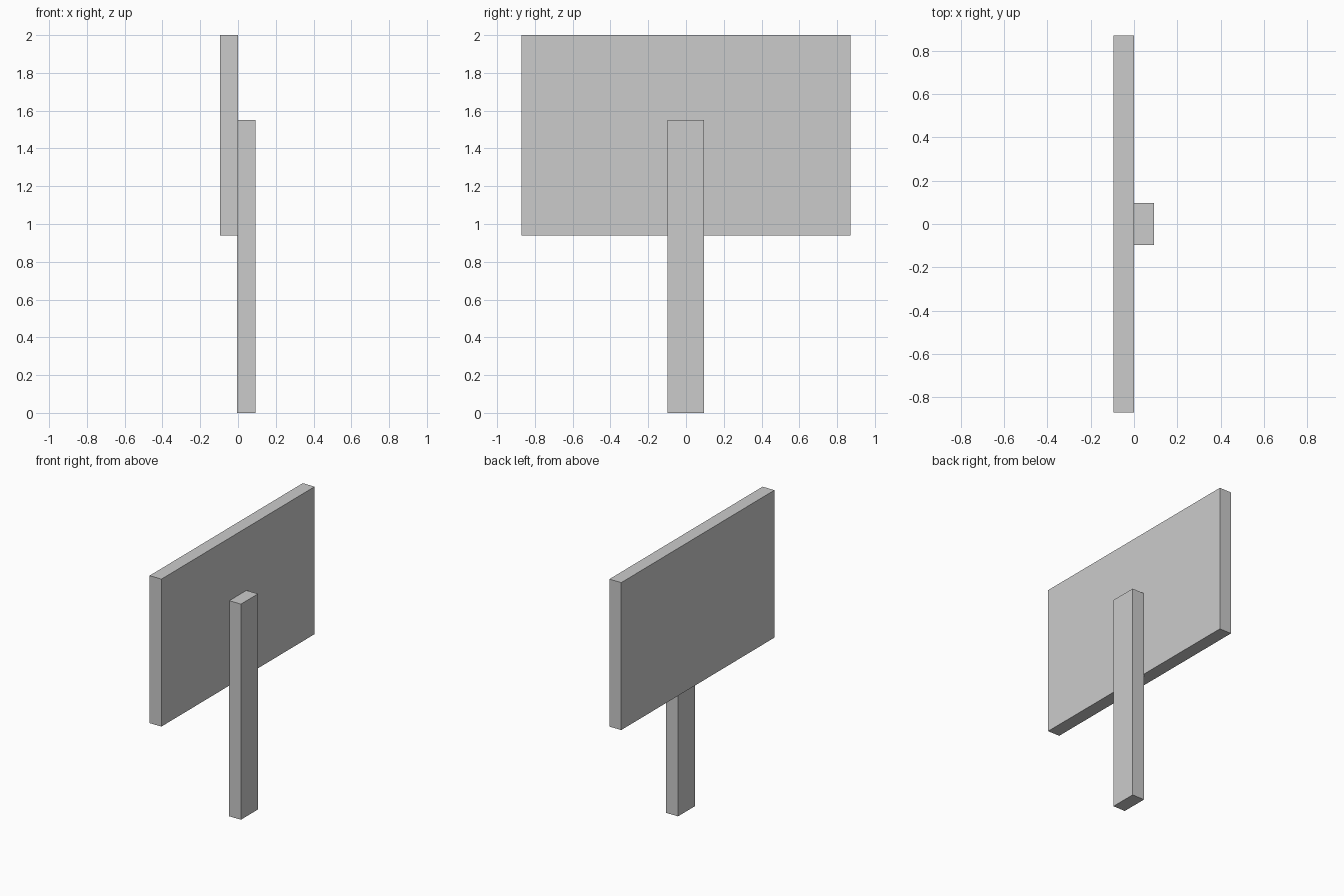
import bpy

if "Cube" in bpy.data.objects:
    bpy.data.objects.remove(bpy.data.objects["Cube"])


def box(name, lo, hi):
    """Axis-aligned box between two corners."""
    bpy.ops.mesh.primitive_cube_add(size=1, location=[(a + b) / 2 for a, b in zip(lo, hi)])
    ob = bpy.context.object
    ob.name = name
    ob.scale = [b - a for a, b in zip(lo, hi)]
    bpy.ops.object.transform_apply(location=False, rotation=False, scale=True)
    return ob


# Sign panel
box("sign_board", (-0.094, -0.87, 0.94), (0.0, 0.87, 2.0))

# Upright post fixed to the back of the panel
box("post", (-0.004, -0.098, 0.0), (0.092, 0.096, 1.55))
